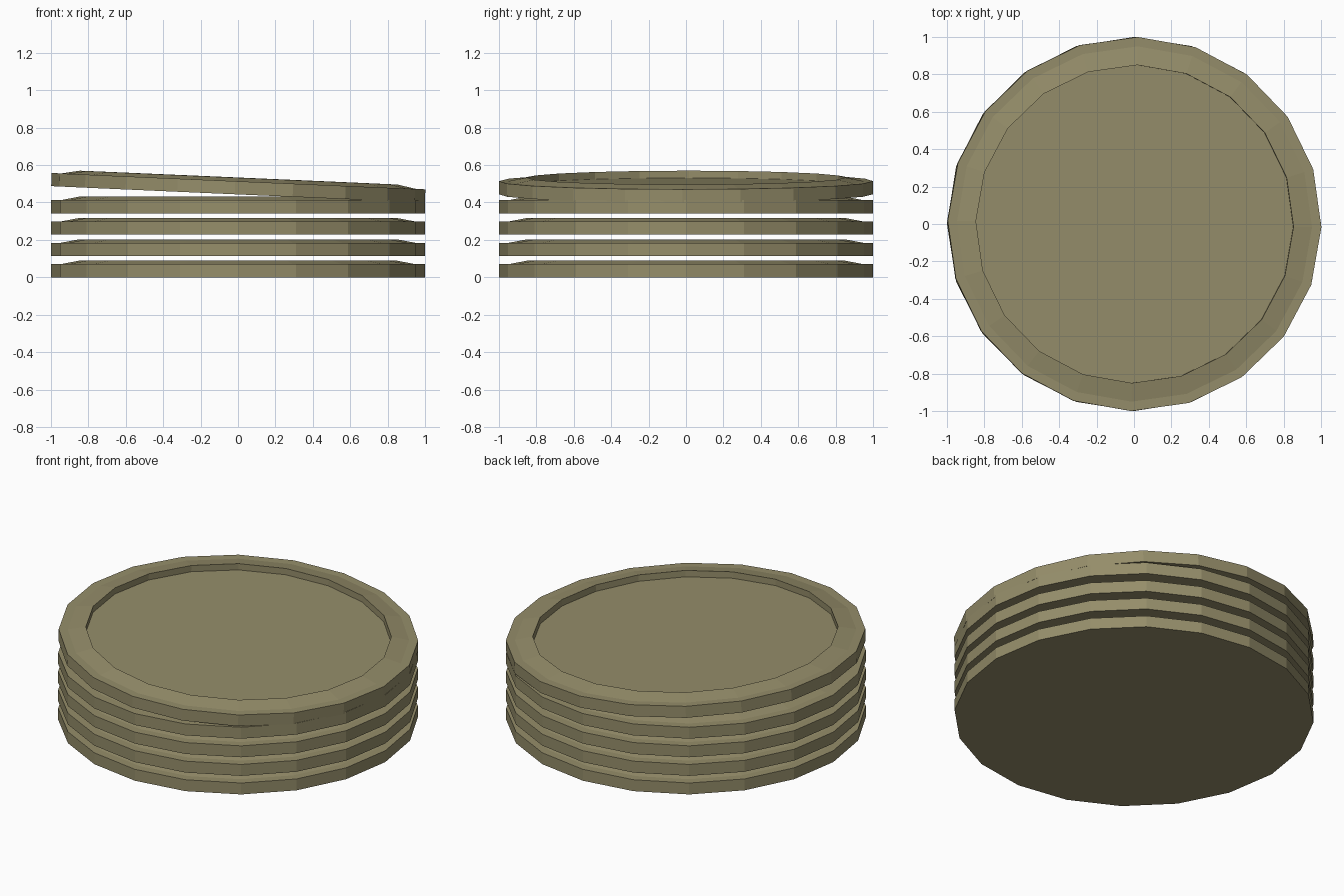
import bpy, bmesh, math

if "Cube" in bpy.data.objects:
    bpy.data.objects.remove(bpy.data.objects["Cube"])

SIDES = 20

metal = bpy.data.materials.new("dull brass")
metal.diffuse_color = (0.30, 0.268, 0.144, 1.0)
metal.use_nodes = True
metal.node_tree.nodes["Principled BSDF"].inputs["Base Color"].default_value = metal.diffuse_color

# Half profile of a disc (radius, height): flat base, side, ledge, raised rim, recessed floor
PROFILE = [(1.0, 0.0), (1.0, 0.07), (0.95, 0.07), (0.85, 0.089), (0.85, 0.05)]


def make_disc(name, z, tilt=0.0, spin=0.0):
    bm = bmesh.new()
    rings = [[bm.verts.new((r * math.cos(2 * math.pi * i / SIDES),
                            r * math.sin(2 * math.pi * i / SIDES), h))
              for i in range(SIDES)] for r, h in PROFILE]
    for low, high in zip(rings, rings[1:]):
        for i in range(SIDES):
            j = (i + 1) % SIDES
            bm.faces.new((low[i], low[j], high[j], high[i]))
    bm.faces.new(rings[0][::-1])   # underside
    bm.faces.new(rings[-1])        # recessed floor
    bmesh.ops.recalc_face_normals(bm, faces=bm.faces)
    mesh = bpy.data.meshes.new(name)
    bm.to_mesh(mesh)
    bm.free()
    mesh.materials.append(metal)
    obj = bpy.data.objects.new(name, mesh)
    bpy.context.collection.objects.link(obj)
    obj.location.z = z
    obj.rotation_euler = (0, math.radians(tilt), math.radians(spin))


# Four level coins, evenly spaced
for n in range(4):
    make_disc(f"coin_{n + 1}", n * 0.114)

# Top coin, tipped down towards the right
make_disc("tilted_top_coin", 0.444, tilt=2.5, spin=-1.0)
